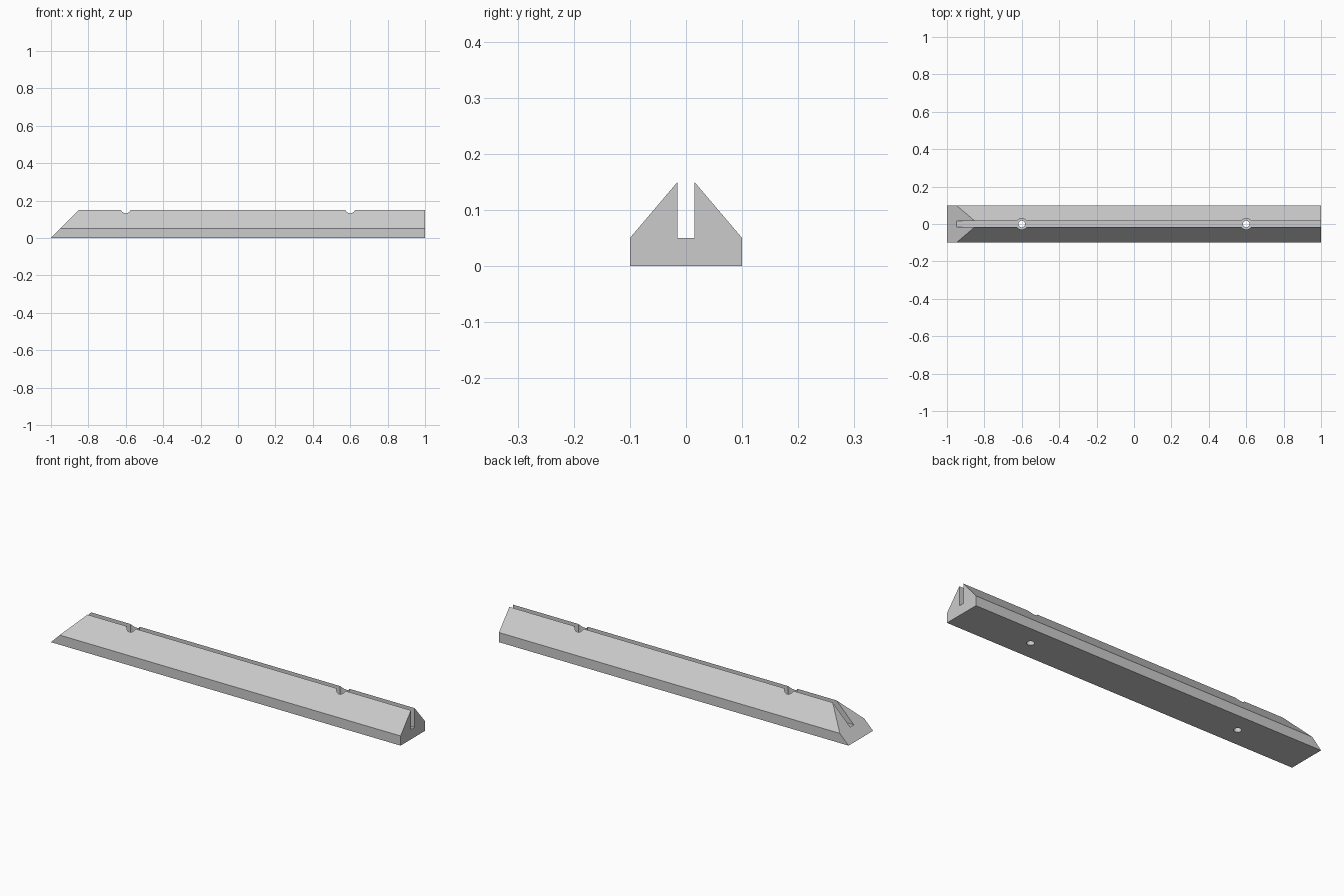
import bpy
import bmesh
from mathutils import Vector

cube = bpy.data.objects.get("Cube")
if cube:
    bpy.data.objects.remove(cube, do_unlink=True)

grey = bpy.data.materials.new("light grey")
grey.use_nodes = True
colour = (0.6, 0.6, 0.6, 1)
grey.diffuse_color = colour
grey.node_tree.nodes["Principled BSDF"].inputs["Base Color"].default_value = colour


def add_object(name, bm):
    bmesh.ops.recalc_face_normals(bm, faces=bm.faces)
    mesh = bpy.data.meshes.new(name)
    bm.to_mesh(mesh)
    bm.free()
    mesh.materials.append(grey)
    obj = bpy.data.objects.new(name, mesh)
    bpy.context.collection.objects.link(obj)
    return obj


def hole_cutter(name, x, radius, bottom, top):
    bm = bmesh.new()
    bmesh.ops.create_cone(bm, cap_ends=True, segments=32, radius1=radius,
                          radius2=radius, depth=top - bottom)
    bmesh.ops.translate(bm, verts=bm.verts, vec=Vector((x, 0, (bottom + top) / 2)))
    return add_object(name, bm)


# Slotted rail: half profile mirrored, extruded, with a raked 45 degree end
half = [(0.1, 0), (0.1, 0.05), (0.015, 0.15), (0.015, 0.05)]
profile = half + [(-y, z) for y, z in reversed(half)]
bm = bmesh.new()
start = [bm.verts.new((z - 1, y, z)) for y, z in profile]
end = [bm.verts.new((1, y, z)) for y, z in profile]
bm.faces.new(start)
bm.faces.new(reversed(end))
for i in range(len(profile)):
    j = (i + 1) % len(profile)
    bm.faces.new((start[i], start[j], end[j], end[i]))
rail = add_object("slotted_rail", bm)

# Screw holes: wide bore down to the slot floor, narrow hole through the base
for side, x in (("right", -0.6), ("left", 0.6)):
    for part, radius, bottom, top in (("bore", 0.03, 0.05, 0.2),
                                      ("through_hole", 0.018, -0.05, 0.1)):
        cutter = hole_cutter(f"{side}_{part}_cutter", x, radius, bottom, top)
        cut = rail.modifiers.new(f"{side} {part}", "BOOLEAN")
        cut.operation = "DIFFERENCE"
        cut.solver = "EXACT"
        cut.object = cutter
        cutter.hide_render = True
        cutter.hide_set(True)

# Crisp planes with smooth hole walls
bpy.ops.object.select_all(action="DESELECT")
rail.select_set(True)
bpy.context.view_layer.objects.active = rail
for name in [m.name for m in rail.modifiers]:
    bpy.ops.object.modifier_apply(modifier=name)
bpy.ops.object.shade_smooth_by_angle(angle=0.52)
